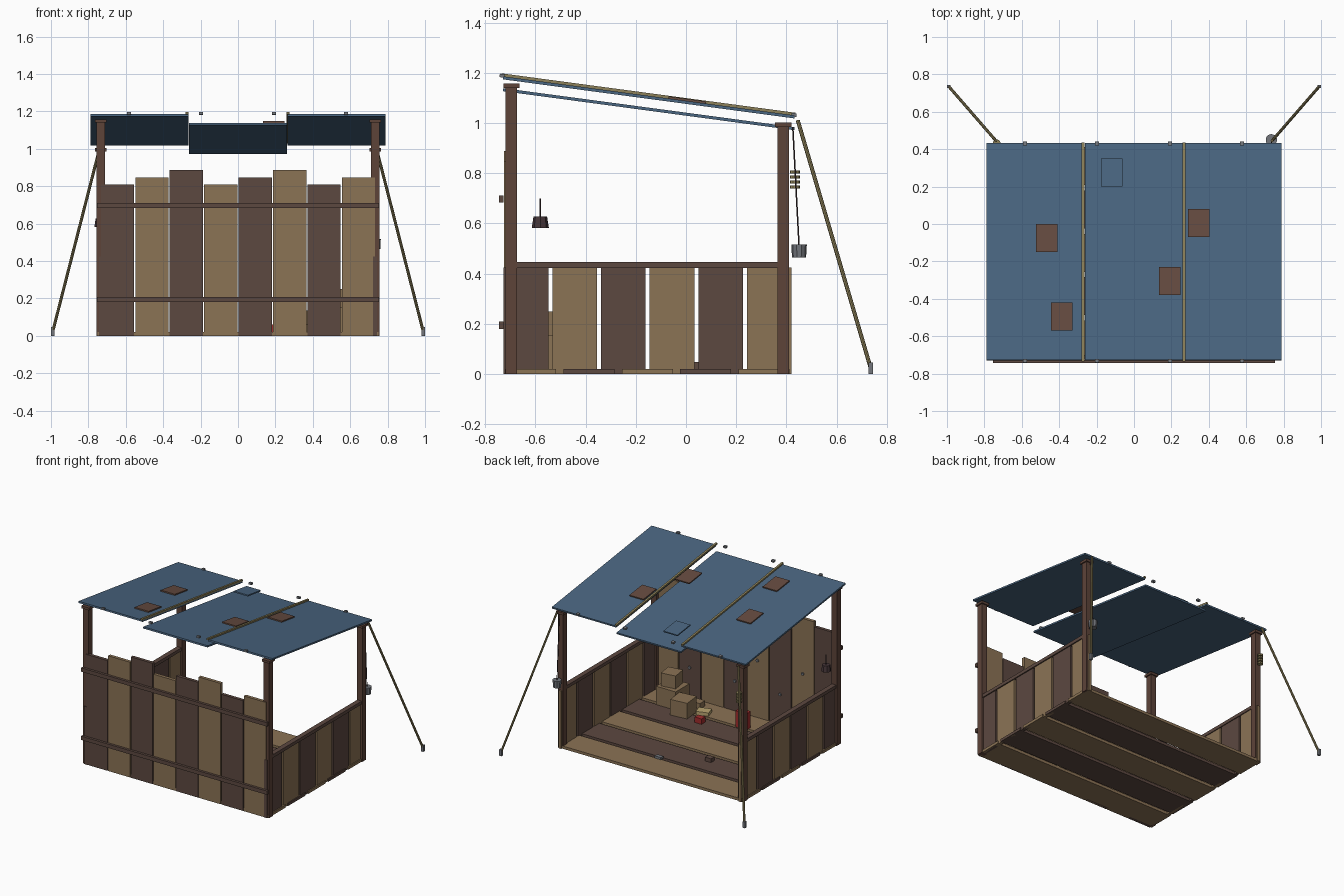
import bpy, bmesh, math
from mathutils import Vector, Matrix

cube = bpy.data.objects.get("Cube")
if cube:
    bpy.data.objects.remove(cube, do_unlink=True)


def material(name, hex_code):
    rgb = [int(hex_code[i:i + 2], 16) / 255 for i in (0, 2, 4)]
    col = [c / 12.92 if c <= 0.04045 else ((c + 0.055) / 1.055) ** 2.4 for c in rgb] + [1]
    m = bpy.data.materials.new(name)
    m.use_nodes = True
    m.diffuse_color = col
    bsdf = next(n for n in m.node_tree.nodes if n.type == 'BSDF_PRINCIPLED')
    bsdf.inputs["Base Color"].default_value = col
    return m


DARK = material("dark wood", "5c4840")
LIGHT = material("light wood", "8b7355")
POST = material("post wood", "5d4339")
BLUE = material("blue tarp", "4a6681")
PATCH = material("brown patch", "654b40")
TAN = material("tan rope", "8c8058")
GREY = material("grey metal", "73767c")
RED = material("red paint", "a02c2c")
CREAM = material("cream paper", "b8a470")
IRON = material("dark iron", "453538")


def finish(name, bm, mat):
    me = bpy.data.meshes.new(name)
    bm.to_mesh(me)
    bm.free()
    me.materials.append(mat)
    ob = bpy.data.objects.new(name, me)
    bpy.context.scene.collection.objects.link(ob)
    return ob


def box(name, center, size, mat, tilt=0.0, turn=0.0):
    bm = bmesh.new()
    bmesh.ops.create_cube(bm, size=1)
    place = (Matrix.Translation(center) @ Matrix.Rotation(turn, 4, 'Z')
             @ Matrix.Rotation(tilt, 4, 'X') @ Matrix.Diagonal((*size, 1)))
    bm.transform(place)
    return finish(name, bm, mat)


def rod(name, start, end, r1, mat, r2=None, sides=8):
    a, b = Vector(start), Vector(end)
    bm = bmesh.new()
    bmesh.ops.create_cone(bm, cap_ends=True, segments=sides, radius1=r1,
                          radius2=r1 if r2 is None else r2, depth=(b - a).length)
    turn = (b - a).to_track_quat('Z', 'Y').to_matrix().to_4x4()
    bm.transform(Matrix.Translation((a + b) / 2) @ turn)
    return finish(name, bm, mat)


# Floor boards
for i in range(5):
    box("floor_board", (0, -0.618 + i * 0.232, 0.01), (1.5, 0.203, 0.02), DARK if i % 2 else LIGHT)

# Front wall: uneven planks, nails and two rails
for i in range(8):
    x = (i - 3.5) * 0.184
    top = (0.81, 0.847, 0.888)[i % 3]
    box("front_plank", (x, -0.712, top / 2), (0.178, 0.024, top), LIGHT if i % 2 else DARK)
    z = 0.44 if i % 2 else 0.24
    rod("wall_nail", (x, -0.7, z), (x, -0.692, z), 0.011, GREY)
for z in (0.195, 0.697):
    box("front_rail", (0, -0.735, z), (1.51, 0.018, 0.028), DARK)

# Side walls, corner posts, guy ropes and ground pegs
for s in (-1, 1):
    for i in range(6):
        box("side_plank", (s * 0.732, -0.637 + i * 0.1937, 0.2125), (0.022, 0.178, 0.425),
            LIGHT if i % 2 else DARK)
    box("side_rail", (s * 0.733, -0.153, 0.434), (0.036, 1.06, 0.024), DARK)
    for y, top in ((-0.695, 1.14), (0.387, 0.985)):
        box("corner_post", (s * 0.734, y, top / 2), (0.044, 0.046, top), POST)
        box("post_cap", (s * 0.734, y, top + 0.009), (0.062, 0.064, 0.018), POST)
    rod("guy_rope", (s * 0.738, 0.445, 1.01), (s * 0.99, 0.735, 0.025), 0.008, TAN)
    box("ground_peg", (s * 0.99, 0.735, 0.023), (0.018, 0.018, 0.046), GREY)

# Sloping roof: two outer sheets and a sagging middle one
SLOPE = -math.atan(0.134)


def roof_z(y):
    return 1.102 - 0.134 * (y + 0.148)


for x, drop in ((-0.527, 0), (0.0, 0.047), (0.527, 0)):
    box("roof_sheet", (x, -0.148, roof_z(-0.148) - drop), (0.523, 1.17, 0.012), BLUE, SLOPE)
for x in (-0.272, 0.267):
    box("roof_batten", (x, -0.15, roof_z(-0.15) + 0.011), (0.015, 1.18, 0.012), TAN, SLOPE)
for x in (-0.582, -0.197, 0.192, 0.577):
    for y in (-0.732, 0.43):
        box("roof_clip", (x, y, roof_z(y) + 0.008), (0.022, 0.02, 0.014), GREY, SLOPE)
for x, y, mat in ((-0.467, -0.075, PATCH), (-0.387, -0.495, PATCH), (0.347, 0.005, PATCH),
                  (0.192, -0.305, PATCH), (-0.118, 0.275, BLUE)):
    box("roof_patch", (x, y, roof_z(y) + 0.01), (0.115, 0.15, 0.009), mat, SLOPE)

# Hanging bucket on the left rear post
rod("bucket_string", (0.734, 0.425, 0.985), (0.734, 0.45, 0.51), 0.003, IRON, sides=6)
rod("bucket", (0.734, 0.45, 0.465), (0.734, 0.45, 0.517), 0.028, GREY, 0.031, 10)

# Coiled rope on the right rear post
for i in range(4):
    z = 0.745 + i * 0.02
    rod("rope_coil", (-0.734, 0.433, z - 0.006), (-0.734, 0.433, z + 0.006), 0.02, TAN, sides=10)

# Hanging lantern by the right front post
rod("lantern_hook", (-0.734, -0.58, 0.62), (-0.734, -0.58, 0.7), 0.003, IRON, sides=6)
rod("lantern_body", (-0.734, -0.58, 0.583), (-0.734, -0.58, 0.628), 0.034, IRON, 0.027, 8)

# Crates and clutter on the floor
box("lower_crate", (0.5, -0.56, 0.088), (0.16, 0.16, 0.135), LIGHT)
box("upper_crate", (0.51, -0.565, 0.203), (0.11, 0.11, 0.095), LIGHT, turn=0.15)
box("side_crate", (0.35, -0.47, 0.078), (0.13, 0.13, 0.115), LIGHT, turn=0.1)
box("small_box", (0.34, -0.62, 0.04), (0.08, 0.06, 0.04), LIGHT)
box("paper_stack", (0.24, -0.55, 0.032), (0.09, 0.07, 0.024), CREAM, turn=0.3)
box("red_tin", (0.18, -0.42, 0.04), (0.055, 0.045, 0.04), RED)
box("red_can", (-0.1, -0.52, 0.08), (0.09, 0.05, 0.12), RED)
box("metal_tin", (0.08, 0.2, 0.028), (0.05, 0.03, 0.016), GREY)
box("wooden_block", (-0.22, 0.04, 0.034), (0.05, 0.04, 0.028), DARK)
